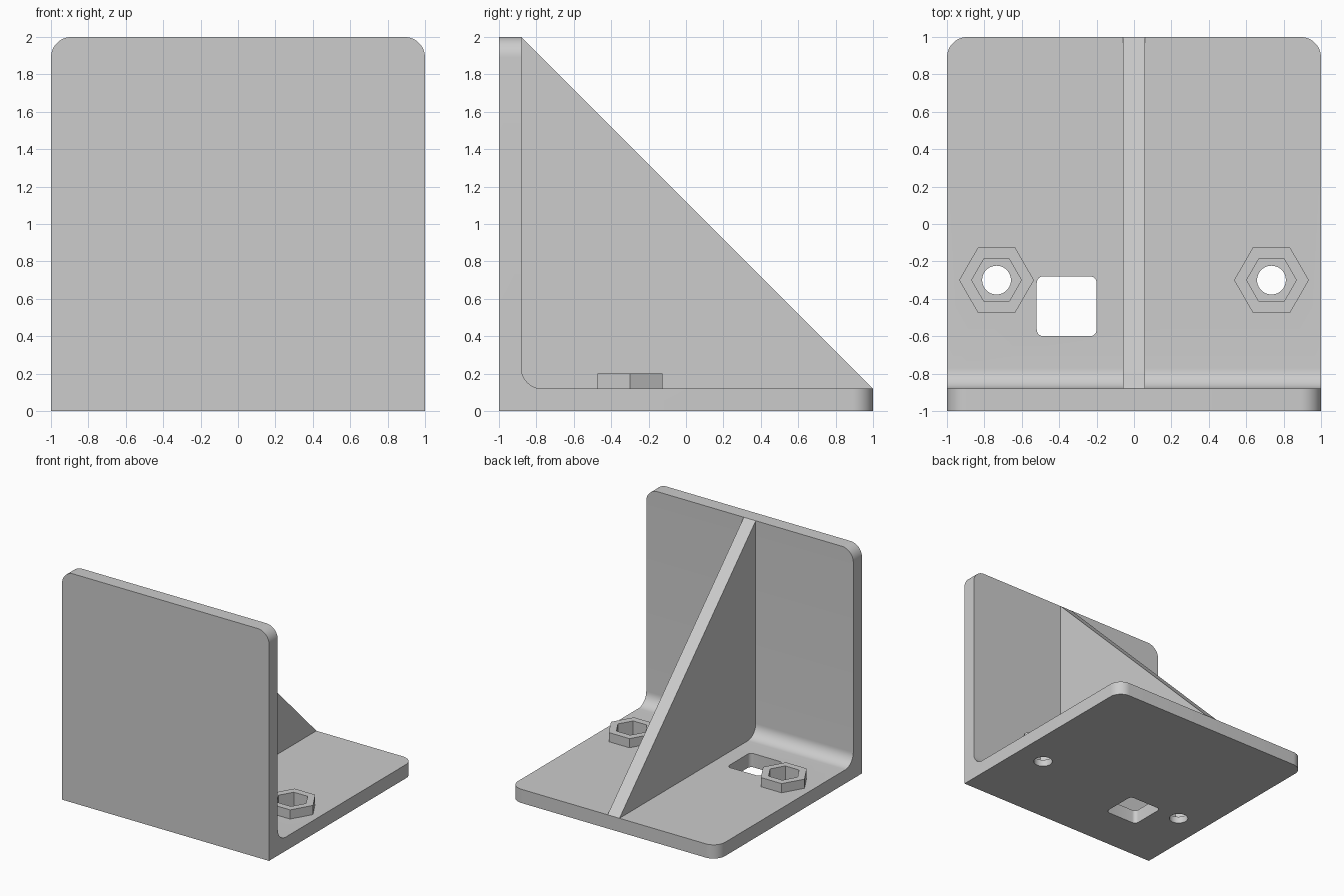
import bpy, bmesh
from math import radians
from mathutils import Matrix, Vector

cube = bpy.data.objects.get("Cube")
if cube:
    bpy.data.objects.remove(cube, do_unlink=True)

T = 0.12      # plate thickness
R = 0.11      # corner and fillet radius
NUT_X, NUT_Y = 0.735, -0.3

grey = bpy.data.materials.new("light grey")
grey.use_nodes = True
grey.diffuse_color = (0.604, 0.604, 0.604, 1)
grey.node_tree.nodes["Principled BSDF"].inputs["Base Color"].default_value = grey.diffuse_color


def add_object(name, bm):
    bmesh.ops.recalc_face_normals(bm, faces=bm.faces)
    mesh = bpy.data.meshes.new(name)
    bm.to_mesh(mesh)
    bm.free()
    mesh.materials.append(grey)
    obj = bpy.data.objects.new(name, mesh)
    bpy.context.collection.objects.link(obj)
    return obj


def side_profile(points, half_width):
    """Extrude a (y, z) profile along x, centred."""
    bm = bmesh.new()
    face = bm.faces.new([bm.verts.new((-half_width, y, z)) for y, z in points])
    ext = bmesh.ops.extrude_face_region(bm, geom=[face])["geom"]
    moved = [v for v in ext if isinstance(v, bmesh.types.BMVert)]
    bmesh.ops.translate(bm, verts=moved, vec=(2 * half_width, 0, 0))
    return bm


def round_edges(bm, test, radius, segments):
    edges = [e for e in bm.edges
             if test((e.verts[0].co + e.verts[1].co) / 2,
                     (e.verts[1].co - e.verts[0].co).normalized())]
    bmesh.ops.bevel(bm, geom=edges, offset=radius, segments=segments,
                    profile=0.5, affect='EDGES')


def cylinder(name, x, y, radius, sides, low, high):
    bm = bmesh.new()
    bmesh.ops.create_cone(bm, cap_ends=True, segments=sides, radius1=radius,
                          radius2=radius, depth=high - low)
    # one corner points along x
    corner = max(bm.verts, key=lambda v: v.co.x).co
    turn = Vector((corner.x, corner.y)).angle_signed(Vector((1, 0)))
    bm.transform(Matrix.Translation((x, y, (low + high) / 2))
                 @ Matrix.Rotation(-turn, 4, 'Z'))
    return add_object(name, bm)


def boolean(target, tool, operation):
    mod = target.modifiers.new(operation.title(), 'BOOLEAN')
    mod.object = tool
    mod.operation = operation
    mod.solver = 'EXACT'
    bpy.context.view_layer.objects.active = target
    bpy.ops.object.modifier_apply(modifier=mod.name)
    bpy.data.objects.remove(tool, do_unlink=True)


# L-shaped plate with rounded free corners and an inner fillet
bm = side_profile([(-1, 0), (1, 0), (1, T), (T - 1, T), (T - 1, 2), (-1, 2)], 1)


def plate_edge(mid, direction):
    base_corner = abs(direction.z) > 0.9 and mid.y > 0.9
    top_corner = abs(direction.y) > 0.9 and mid.z > 1.9
    inner_bend = abs(direction.x) > 0.9 and abs(mid.z - T) < 0.01 and mid.y < 0
    return base_corner or top_corner or inner_bend


round_edges(bm, plate_edge, R, 12)
bracket = add_object("bracket_plate", bm)

# Raised hexagonal nut holders with a pocket and a bolt hole
for side in (-1, 1):
    x = side * NUT_X
    boolean(bracket, cylinder("nut_holder", x, NUT_Y, 0.2, 6, 0.05, 0.2), 'UNION')
    boolean(bracket, cylinder("nut_pocket", x, NUT_Y, 0.133, 6, 0.06, 0.3), 'DIFFERENCE')
    boolean(bracket, cylinder("bolt_hole", x, NUT_Y, 0.077, 40, -0.1, 0.3), 'DIFFERENCE')

# Rounded square opening
bm = bmesh.new()
bmesh.ops.create_cube(bm, size=0.32)
round_edges(bm, lambda mid, d: abs(d.z) > 0.9, 0.035, 6)
bm.transform(Matrix.Translation((-0.36, -0.44, 0.06)))
boolean(bracket, add_object("square_opening", bm), 'DIFFERENCE')

# Triangular rib, its hidden sides sunk into the plates
rib = add_object("support_rib", side_profile(
    [(T - 1, 2), (-0.94, 1.94), (-0.94, 0.06), (0.94, 0.06), (1, T)], 0.0575))

# Smooth curves, sharp corners
bpy.ops.object.select_all(action='DESELECT')
for obj in (bracket, rib):
    obj.select_set(True)
bpy.context.view_layer.objects.active = bracket
bpy.ops.object.shade_smooth_by_angle(angle=radians(30))
